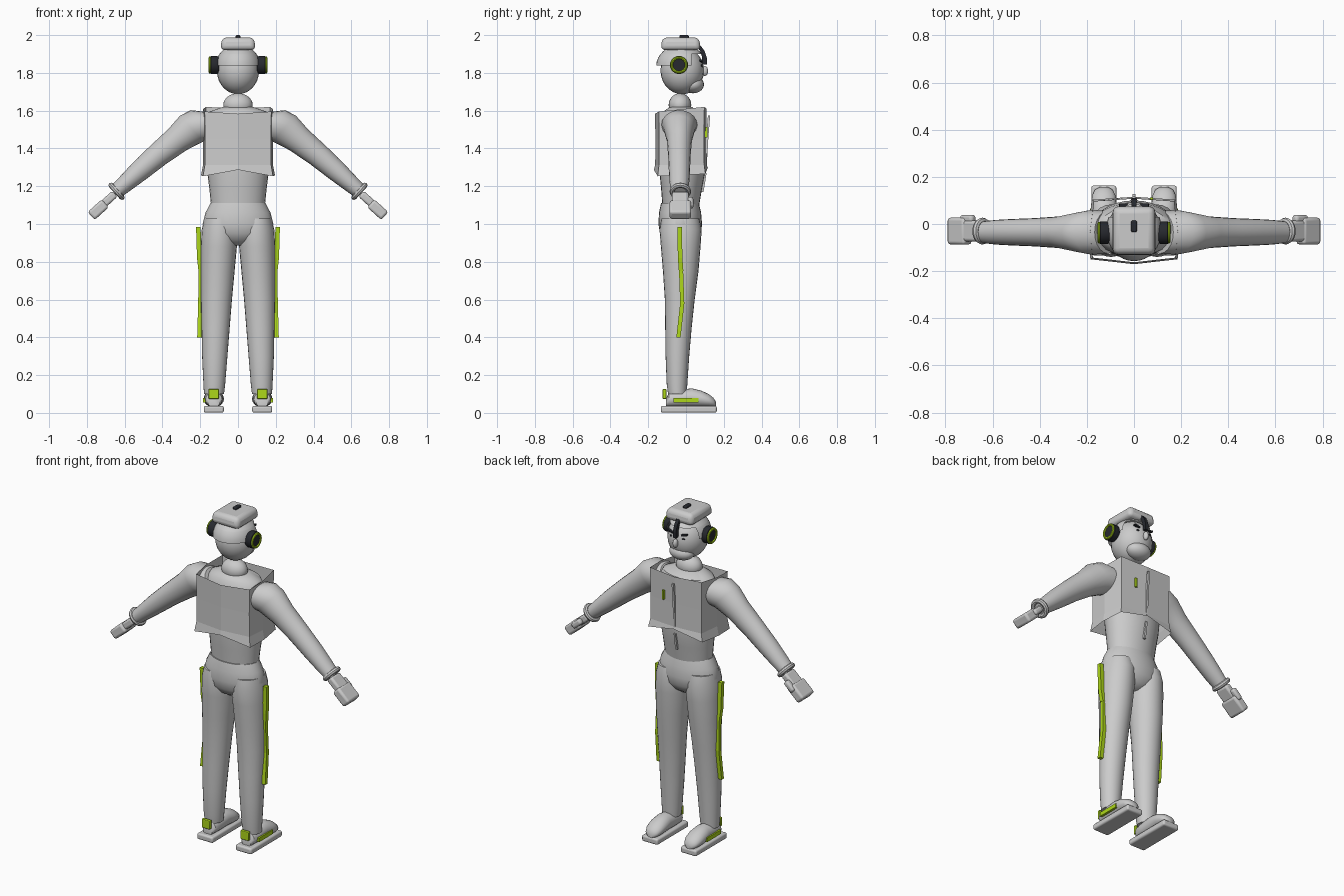
import bpy, bmesh, math
from mathutils import Vector, Matrix

if "Cube" in bpy.data.objects:
    bpy.data.objects.remove(bpy.data.objects["Cube"])


def material(name, rgb):
    m = bpy.data.materials.new(name)
    m.diffuse_color = (*rgb, 1)
    m.use_nodes = True
    m.node_tree.nodes["Principled BSDF"].inputs["Base Color"].default_value = m.diffuse_color
    return m


GREY = material("light grey", (0.6, 0.6, 0.6))
DARK = material("charcoal", (0.02, 0.022, 0.028))
LIME = material("lime", (0.42, 0.68, 0.01))


def finish(name, bm, mat, mirror=False, bevel=0, smooth=True, subsurf=0):
    bmesh.ops.recalc_face_normals(bm, faces=bm.faces)
    me = bpy.data.meshes.new(name)
    bm.to_mesh(me)
    bm.free()
    me.materials.append(mat)
    ob = bpy.data.objects.new(name, me)
    bpy.context.collection.objects.link(ob)
    if bevel:
        b = ob.modifiers.new("Bevel", 'BEVEL')
        b.width, b.segments = bevel, 3
    if subsurf:
        ob.modifiers.new("Subsurf", 'SUBSURF').levels = subsurf
    if mirror:
        ob.modifiers.new("Mirror", 'MIRROR')
    if smooth:
        bpy.ops.object.select_all(action='DESELECT')
        ob.select_set(True)
        bpy.context.view_layer.objects.active = ob
        bpy.ops.object.shade_smooth_by_angle(angle=math.radians(40))
    return ob


def bridge(bm, rings, caps=True):
    rows = [[bm.verts.new(p) for p in r] for r in rings]
    n = len(rows[0])
    for a, b in zip(rows, rows[1:]):
        for i in range(n):
            bm.faces.new((a[i], a[(i + 1) % n], b[(i + 1) % n], b[i]))
    if caps:
        bm.faces.new(rows[0])
        bm.faces.new(rows[-1])


def loft(name, rings, mat, n=20, **kw):
    """rings: (centre, half-axis u, half-axis v)"""
    bm = bmesh.new()
    pts = []
    for c, u, v in rings:
        c, u, v = Vector(c), Vector(u), Vector(v)
        pts.append([c + u * math.cos(t) + v * math.sin(t)
                    for t in (2 * math.pi * i / n for i in range(n))])
    bridge(bm, pts)
    return finish(name, bm, mat, **kw)


def column(name, rows, mat, **kw):
    """rows: z, x min, x max, y min, y max"""
    return loft(name, [(((x0 + x1) / 2, (y0 + y1) / 2, z), ((x1 - x0) / 2, 0, 0), (0, (y1 - y0) / 2, 0))
                       for z, x0, x1, y0, y1 in rows], mat, **kw)


def box(name, centre, size, mat, tilt=0, taper=1, **kw):
    bm = bmesh.new()
    bmesh.ops.create_cube(bm, size=1)
    for v in bm.verts:
        if v.co.z > 0:
            v.co.x *= taper
            v.co.y *= taper
    bm.transform(Matrix.Translation(centre) @ Matrix.Rotation(tilt, 4, 'Y') @ Matrix.Diagonal((*size, 1)))
    return finish(name, bm, mat, **kw)


def ball(name, centre, radii, mat, **kw):
    bm = bmesh.new()
    bmesh.ops.create_uvsphere(bm, u_segments=24, v_segments=14, radius=1)
    bm.transform(Matrix.Translation(centre) @ Matrix.Diagonal((*radii, 1)))
    return finish(name, bm, mat, **kw)


def ring(name, centre, axis, major, minor, mat, **kw):
    q = Vector((0, 0, 1)).rotation_difference(Vector(axis)).to_matrix().to_4x4()
    bm = bmesh.new()
    rows = []
    for i in range(24):
        a = 2 * math.pi * i / 24
        rows.append([((major + minor * math.cos(t)) * math.cos(a), (major + minor * math.cos(t)) * math.sin(a),
                      minor * math.sin(t)) for t in (math.pi * j / 4 for j in range(8))])
    bridge(bm, rows + [rows[0]], caps=False)
    bmesh.ops.remove_doubles(bm, verts=bm.verts, dist=1e-5)
    bm.transform(Matrix.Translation(centre) @ q)
    return finish(name, bm, mat, **kw)


def ribbon(name, path, half, mat, **kw):
    """rectangular strip through path points; half: half sizes in x and y"""
    bm = bmesh.new()
    hx, hy = half
    bridge(bm, [[(x + sx * hx, y + sy * hy, z) for sx, sy in ((-1, -1), (1, -1), (1, 1), (-1, 1))]
                for x, y, z in path])
    return finish(name, bm, mat, smooth=False, **kw)


# Head, face and neck
ball("head", (0, -0.02, 1.812), (0.112, 0.115, 0.125), GREY)
ball("jaw", (0, 0.037, 1.738), (0.075, 0.058, 0.046), GREY)
ball("nose", (0, 0.1, 1.81), (0.014, 0.017, 0.026), GREY)
ball("neck", (0, -0.032, 1.63), (0.078, 0.06, 0.062), GREY)
ball("eye", (0.04, 0.08, 1.838), (0.009, 0.008, 0.006), DARK, mirror=True)
box("eyebrow", (0.045, 0.079, 1.863), (0.035, 0.016, 0.009), DARK, tilt=-0.25, mirror=True)

# Hair shell: low at the back, cut high over the face
bm = bmesh.new()
bmesh.ops.create_uvsphere(bm, u_segments=32, v_segments=16, radius=1)
bm.transform(Matrix.Translation((0, -0.025, 1.835)) @ Matrix.Diagonal((0.119, 0.133, 0.115, 1)))
for co, no in (((0, 0, 1.838), (0, 0, 1)), ((0, 0, 1.9), (0, 0, 1)), ((0, 0.03, 0), (0, 1, 0))):
    bmesh.ops.bisect_plane(bm, geom=bm.verts[:] + bm.edges[:] + bm.faces[:], plane_co=co, plane_no=no)
low = [f for f in bm.faces if f.calc_center_median().z < (1.9 if f.calc_center_median().y > 0.03 else 1.838)]
bmesh.ops.delete(bm, geom=low, context='FACES')
finish("hair", bm, GREY)

# Cap with dark tab and forelock
box("cap", (0, -0.028, 1.954), (0.186, 0.212, 0.066), GREY, taper=0.92, bevel=0.024)
box("cap_tab", (0, -0.01, 1.99), (0.024, 0.05, 0.02), DARK, bevel=0.006)
ribbon("forelock", [(0, 0.065, 1.945), (0, 0.087, 1.915), (0, 0.098, 1.88), (0, 0.098, 1.845)], (0.01, 0.012), DARK)

# Headphones
loft("earphone", [((x, -0.037, 1.842), (0, r, 0), (0, 0, r)) for x, r in
                  ((0.1, 0.042), (0.112, 0.048), (0.142, 0.048), (0.148, 0.042))], DARK, n=24, mirror=True)
ring("earphone_ring", (0.148, -0.037, 1.842), (1, 0, 0), 0.039, 0.007, LIME, mirror=True)

# Torso under the jacket
column("torso", [(z, -x, x, a, b) for z, x, a, b in (
    (1.10, 0.143, -0.125, 0.07), (1.19, 0.152, -0.132, 0.085), (1.27, 0.162, -0.14, 0.1),
    (1.42, 0.18, -0.14, 0.1), (1.54, 0.185, -0.135, 0.09), (1.595, 0.15, -0.12, 0.075),
    (1.62, 0.08, -0.085, 0.03))], GREY, n=28)

# Boxy jacket shell with a flared, notched hem
plan = [(0, -0.165), (0.178, -0.145), (0.188, -0.03), (0.172, 0.098), (0, 0.11)]
full = [(x, y) for x, y in plan] + [(-x, y) for x, y in plan[3:0:-1]]


def jacket_ring(z, scale, slope=0, notch=0):
    return [(x * scale, -0.028 + (y + 0.028) * scale, z + slope * y + (notch if x == 0 else 0)) for x, y in full]


bm = bmesh.new()
bridge(bm, [jacket_ring(1.26, 1.04, 0.05, 0.035), jacket_ring(1.312, 0.985), jacket_ring(1.45, 0.98),
            jacket_ring(1.61, 0.99, 0.1, -0.01)], caps=False)
finish("jacket", bm, GREY, smooth=False)
ribbon("upper_zip", [(0, 0.104, 1.31), (0, 0.112, 1.45), (0, 0.122, 1.575)], (0.006, 0.006), GREY)
ribbon("lower_zip", [(0, 0.087, 1.17), (0, 0.103, 1.27)], (0.006, 0.006), GREY)
box("chest_tab", (0.075, 0.107, 1.485), (0.013, 0.012, 0.055), LIME, smooth=False)

# Arms, cuffs and gloves
down = Vector((0.74, 0, -0.67)).normalized()
side = Vector((0.67, 0, 0.74)).normalized()
loft("arm", [((x, -0.035, z), side * r, (0, ry, 0)) for x, z, r, ry in (
    (0.11, 1.53, 0.085, 0.09), (0.18, 1.525, 0.105, 0.095), (0.245, 1.505, 0.092, 0.083),
    (0.32, 1.447, 0.074, 0.067), (0.42, 1.368, 0.064, 0.06), (0.52, 1.282, 0.056, 0.056),
    (0.59, 1.22, 0.047, 0.052), (0.645, 1.172, 0.04, 0.045))], GREY, mirror=True)
ring("cuff", (0.643, -0.03, 1.173), down, 0.043, 0.014, GREY, mirror=True)
tilt = math.atan2(0.67, 0.74)
box("palm", (0.685, -0.03, 1.13), (0.09, 0.088, 0.042), GREY, tilt=tilt, bevel=0.012, mirror=True)
box("fingers", (0.74, -0.03, 1.076), (0.1, 0.114, 0.056), GREY, tilt=tilt, bevel=0.013, mirror=True)
box("thumb", (0.705, 0.022, 1.112), (0.07, 0.034, 0.034), GREY, tilt=tilt, bevel=0.012, mirror=True)

# Trousers
column("hips", [(z, -x, x, a, b) for z, x, a, b in (
    (1.11, 0.146, -0.132, 0.068), (1.06, 0.172, -0.143, 0.08), (1.0, 0.187, -0.146, 0.085),
    (0.95, 0.178, -0.138, 0.08), (0.91, 0.12, -0.11, 0.055), (0.885, 0.05, -0.07, 0.02))], GREY, n=28)
column("leg", [
    (1.03, 0.02, 0.178, -0.13, 0.07), (0.97, 0.004, 0.192, -0.14, 0.083), (0.88, 0.006, 0.197, -0.133, 0.077),
    (0.75, 0.018, 0.197, -0.122, 0.066), (0.6, 0.032, 0.196, -0.112, 0.046), (0.45, 0.044, 0.193, -0.11, 0.03),
    (0.3, 0.056, 0.19, -0.108, 0.017), (0.15, 0.068, 0.183, -0.102, 0.007), (0.1, 0.074, 0.18, -0.095, 0.003)],
    GREY, n=24, mirror=True)
ribbon("upper_leg_stripe", [(0.21, -0.034, 0.985), (0.205, -0.031, 0.82), (0.197, -0.026, 0.75)],
       (0.012, 0.012), LIME, mirror=True)
ribbon("lower_leg_stripe", [(0.197, -0.026, 0.75), (0.2, -0.02, 0.58), (0.205, -0.04, 0.4)],
       (0.011, 0.011), LIME, mirror=True)

# Shoes
box("sole", (0.128, 0.015, 0.019), (0.106, 0.296, 0.036), GREY, bevel=0.01, mirror=True)
loft("shoe", [((0.128, y, (0.03 + top) / 2), (rx, 0, 0), (0, 0, (top - 0.03) / 2)) for y, rx, top in (
    (-0.105, 0.03, 0.075), (-0.09, 0.044, 0.11), (-0.03, 0.05, 0.122), (0.03, 0.05, 0.13), (0.08, 0.054, 0.118),
    (0.12, 0.05, 0.1), (0.145, 0.038, 0.08), (0.158, 0.016, 0.06))], GREY, mirror=True)
box("heel_tab", (0.128, -0.114, 0.1), (0.054, 0.02, 0.052), LIME, bevel=0.004, mirror=True)
box("shoe_stripe", (0.179, 0, 0.067), (0.014, 0.13, 0.024), LIME, mirror=True)
